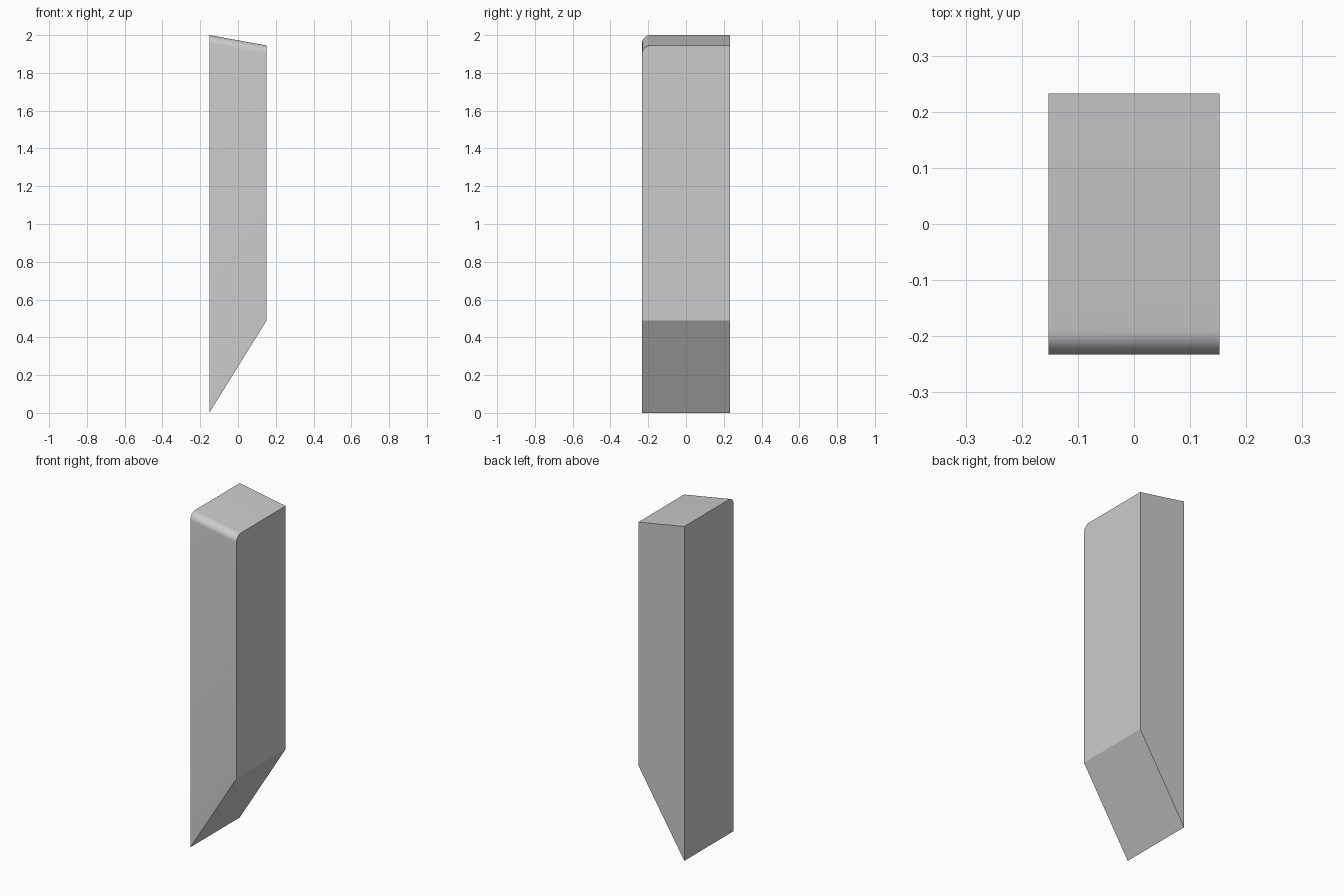
import bpy, bmesh

if "Cube" in bpy.data.objects:
    bpy.data.objects.remove(bpy.data.objects["Cube"])

HALF_DEPTH = 0.233
RADIUS = 0.044

# side profile (x, z): slanted top, pointed bottom
profile = [(-0.152, 0.0), (0.152, 0.49), (0.152, 1.945), (-0.152, 2.0)]

bm = bmesh.new()
front = bm.faces.new([bm.verts.new((x, -HALF_DEPTH, z)) for x, z in profile])
ext = bmesh.ops.extrude_face_region(bm, geom=[front], use_keep_orig=True)
bmesh.ops.translate(bm, vec=(0, 2 * HALF_DEPTH, 0),
                    verts=[g for g in ext["geom"] if isinstance(g, bmesh.types.BMVert)])
bmesh.ops.recalc_face_normals(bm, faces=bm.faces)

# rounded front top edge
edge = [e for e in bm.edges
        if all(v.co.y < 0 and v.co.z > 1.9 for v in e.verts)]
bmesh.ops.bevel(bm, geom=edge, offset=RADIUS, offset_type='OFFSET',
                segments=8, profile=0.5, affect='EDGES')
bmesh.ops.recalc_face_normals(bm, faces=bm.faces)

mesh = bpy.data.meshes.new("pointed_post")
bm.to_mesh(mesh)
bm.free()
post = bpy.data.objects.new("pointed_post", mesh)
bpy.context.collection.objects.link(post)

# smooth rounding, sharp corners
bpy.context.view_layer.objects.active = post
post.select_set(True)
bpy.ops.object.shade_smooth_by_angle(angle=0.5)
